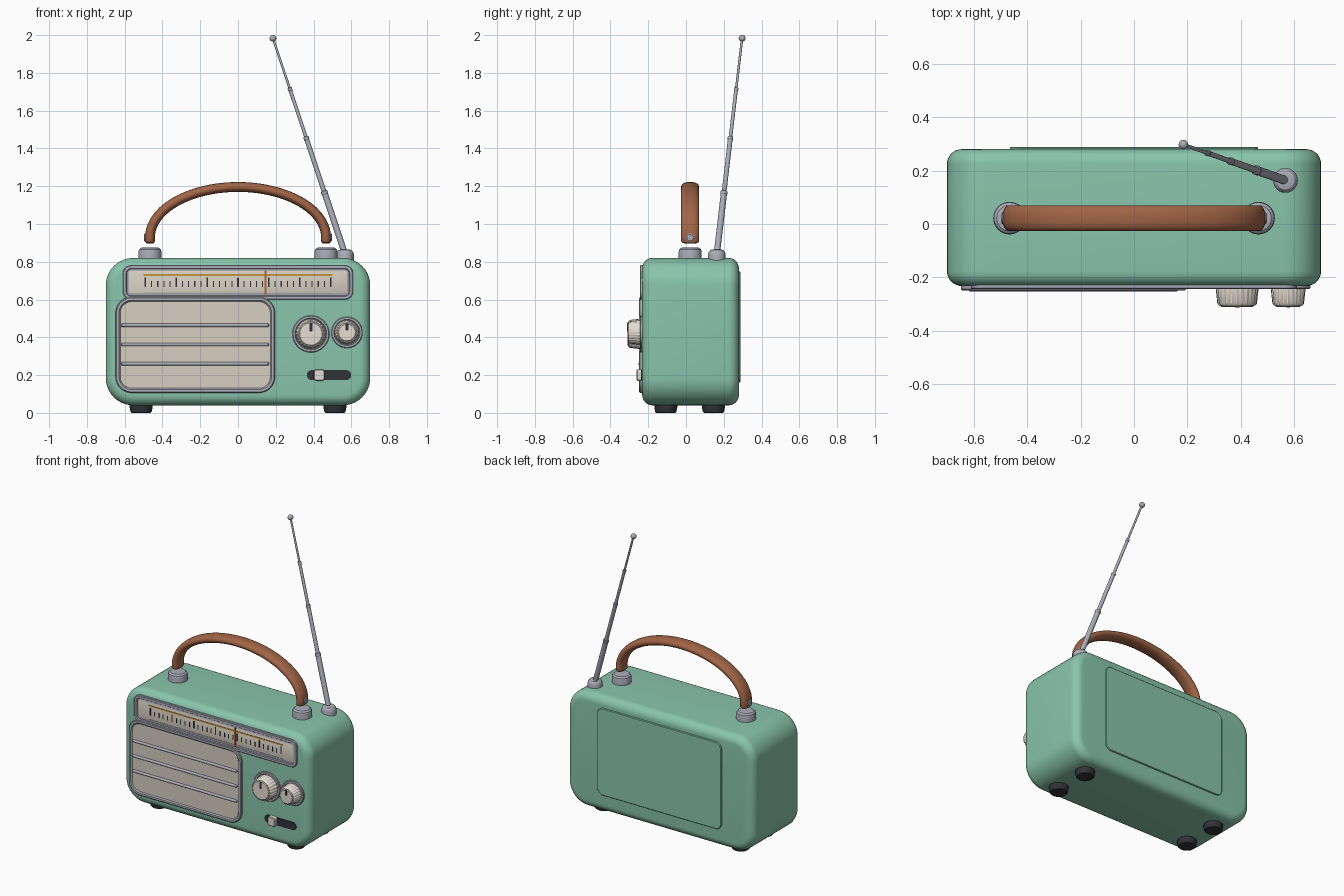
import bpy, bmesh
from math import sin, cos, pi, radians
from mathutils import Vector

if "Cube" in bpy.data.objects:
    bpy.data.objects.remove(bpy.data.objects["Cube"])


def colour(name, r, g, b):
    m = bpy.data.materials.new(name)
    m.diffuse_color = (r, g, b, 1)
    m.use_nodes = True
    m.node_tree.nodes["Principled BSDF"].inputs["Base Color"].default_value = m.diffuse_color
    return m


GREEN = colour("mint green", 0.25, 0.56, 0.41)
CREAM = colour("warm cream", 0.68, 0.62, 0.53)
IVORY = colour("knob ivory", 0.78, 0.73, 0.65)
METAL = colour("grey metal", 0.41, 0.42, 0.48)
DARK = colour("dark rubber", 0.03, 0.032, 0.04)
LEATHER = colour("brown leather", 0.36, 0.13, 0.06)
GOLD = colour("gold line", 0.55, 0.31, 0.05)
NEEDLE = colour("needle orange", 0.42, 0.13, 0.03)

YC = 0.024       # middle of the body's depth
FRONT = -0.232   # front face of the body


def loft(name, rings, mats, bands=None):
    """Skin a stack of equal rings and cap both ends; bands gives a material slot per band."""
    bm = bmesh.new()
    vs = [[bm.verts.new(p) for p in ring] for ring in rings]
    n = len(vs[0])
    bm.faces.new(vs[0])
    for k, (a, b) in enumerate(zip(vs, vs[1:])):
        for i in range(n):
            f = bm.faces.new((a[i], a[(i + 1) % n], b[(i + 1) % n], b[i]))
            f.material_index = bands[k] if bands else 0
    cap = bm.faces.new(vs[-1])
    cap.material_index = bands[-1] if bands else 0
    bmesh.ops.recalc_face_normals(bm, faces=bm.faces)
    me = bpy.data.meshes.new(name)
    bm.to_mesh(me)
    bm.free()
    for m in mats:
        me.materials.append(m)
    ob = bpy.data.objects.new(name, me)
    bpy.context.collection.objects.link(ob)
    return ob


def rounded(cx, cz, w, h, r, y, seg=10):
    """Rounded rectangle facing the front at depth y."""
    pts = []
    for k, (sx, sz) in enumerate(((1, 1), (-1, 1), (-1, -1), (1, -1))):
        for i in range(seg + 1):
            a = pi / 2 * (k + i / seg)
            pts.append((cx + sx * (w / 2 - r) + r * cos(a), y, cz + sz * (h / 2 - r) + r * sin(a)))
    return pts


def panel(name, cx, cz, w, h, r, steps, mats, bands=None):
    """Rounded panel built from (inset, y) steps."""
    rings = [rounded(cx, cz, w - 2 * d, h - 2 * d, max(r - d, 0.002), y) for d, y in steps]
    return loft(name, rings, mats, bands)


def turned(name, base, axis, profile, mat, n=40, flute=0.0):
    """Turned part from (radius, distance along axis) pairs; flute cuts grip ribs."""
    q = Vector((0, 0, 1)).rotation_difference(Vector(axis))
    rings = []
    for r, t in profile:
        rings.append([Vector(base) + q @ Vector((
            r * (1 - flute * (i % 4 > 1)) * cos(2 * pi * i / n),
            r * (1 - flute * (i % 4 > 1)) * sin(2 * pi * i / n), t)) for i in range(n)])
    return loft(name, rings, [mat])


def block(name, x, z, w, h, y0, y1, mat):
    return panel(name, x, z, w, h, 0.002, [(0, y0), (0, y1)], [mat])


# body: rounded box with softened front and back edges
R = 0.055
ang = [pi / 2 * i / 8 for i in range(9)]
steps = [(R * (1 - sin(a)), FRONT + R * (1 - cos(a))) for a in ang]
steps += [(R * (1 - sin(a)), 0.28 - R * (1 - cos(a))) for a in reversed(ang)]
panel("body", 0, 0.43, 1.4, 0.78, 0.145, steps, [GREEN])

# back cover plate
panel("back_cover", 0, 0.455, 0.93, 0.59, 0.045,
      [(0, 0.27), (0, 0.284), (0.004, 0.288)], [GREEN])

# dial: metal rim, cream face
panel("dial_panel", 0, 0.691, 1.22, 0.184, 0.045,
      [(0, -0.22), (0, -0.24), (0.004, -0.244), (0.018, -0.244), (0.022, -0.238),
       (0.03, -0.238), (0.032, -0.239)], [METAL, CREAM], [0, 0, 0, 0, 0, 0, 1])
block("dial_gold_line", 0, 0.73, 1.0, 0.009, -0.236, -0.2415, GOLD)
block("dial_lower_line", 0, 0.635, 1.0, 0.006, -0.236, -0.241, METAL)
for i in range(31):
    h = 0.05 if i % 5 == 0 else 0.032
    block("dial_tick", -0.49 + i * 0.98 / 30, 0.667 + h / 2, 0.008 if i % 5 == 0 else 0.006, h,
          -0.236, -0.241, DARK)
block("dial_needle", 0.145, 0.69, 0.011, 0.128, -0.236, -0.2435, NEEDLE)

# speaker grille: metal rim, cream face, three bars
panel("speaker_grille", -0.226, 0.36, 0.844, 0.508, 0.085,
      [(0, -0.22), (0, -0.243), (0.005, -0.248), (0.018, -0.248), (0.023, -0.243),
       (0.025, -0.241)], [METAL, CREAM], [0, 0, 0, 0, 0, 1])
for z in (0.26, 0.362, 0.464):
    turned("grille_bar", (-0.62, -0.243, z), (1, 0, 0),
           [(0.004, 0), (0.009, 0.005), (0.009, 0.78), (0.004, 0.785)], METAL, 16)

# knobs: metal ring, ribbed grip, smooth cap, pointer mark
for name, x, z, r in (("tuning", 0.386, 0.418, 0.098), ("volume", 0.577, 0.426, 0.083)):
    k = r - 0.018
    turned(name + "_ring", (x, FRONT + 0.01, z), (0, -1, 0),
           [(r, 0), (r, 0.018), (r - 0.004, 0.022), (r - 0.014, 0.022), (r - 0.017, 0.017)],
           METAL, 48)
    turned(name + "_knob", (x, FRONT, z), (0, -1, 0),
           [(k, 0), (k, 0.012), (k - 0.006, 0.066), (k - 0.012, 0.073)], IVORY, 96, 0.035)
    turned(name + "_knob_cap", (x, FRONT - 0.06, z), (0, -1, 0),
           [(k - 0.016, 0), (k - 0.016, 0.014), (k - 0.021, 0.018)], IVORY, 48)
    block(name + "_mark", x, z + 0.45 * k, 0.016 * r / 0.098, 0.55 * k, -0.305, -0.3125, DARK)

# slide switch
panel("switch_slot", 0.482, 0.2, 0.235, 0.052, 0.0255, [(0, -0.22), (0, -0.237)], [DARK])
panel("switch_button", 0.43, 0.2, 0.056, 0.06, 0.012,
      [(0, -0.23), (0, -0.257), (0.004, -0.261)], [IVORY])

# feet
for x in (-0.513, 0.513):
    for y in (-0.107, 0.145):
        turned("foot", (x, y, 0), (0, 0, 1),
               [(0.05, 0), (0.056, 0.006), (0.061, 0.03), (0.061, 0.06)], DARK, 32)

# handle mounts and pivot pins
for s in (-1, 1):
    turned("handle_mount", (s * 0.466, YC - 0.002, 0.81), (0, 0, 1),
           [(0.061, 0), (0.061, 0.042), (0.058, 0.055), (0.048, 0.064), (0.03, 0.066)], METAL)
    turned("handle_pin", (s * 0.466, YC - 0.002, 0.928), (s, 0, 0),
           [(0.022, 0), (0.022, 0.027), (0.017, 0.031)], METAL, 24)

# handle: oval strap swept along an arch
path = [(Vector((-0.466, YC - 0.002, z)), Vector((-1, 0, 0)), s)
        for z, s in ((0.898, 0.7), (0.903, 0.92), (0.91, 1))]
for i in range(41):
    a = pi - pi * i / 40
    p = Vector((0.466 * cos(a), YC - 0.002, 0.93 + 0.266 * sin(a)))
    path.append((p, Vector((cos(a) / 0.466, 0, sin(a) / 0.266)).normalized(), 1))
path += [(Vector((-p.x, p.y, p.z)), Vector((1, 0, 0)), s) for p, _, s in reversed(path[:3])]
rings = []
for p, nrm, s in path:
    ring = []
    for i in range(24):
        c, d = cos(2 * pi * i / 24), sin(2 * pi * i / 24)
        wide = 0.048 * (abs(d) ** 0.75) * (1 if d > 0 else -1)
        ring.append(p + nrm * (0.026 * c * s) + Vector((0, wide * s, 0)))
    rings.append(ring)
loft("handle", rings, [LEATHER])

# antenna: base, four telescoping sections with collars, ball tip
foot = Vector((0.567, 0.163, 0.84))
tip = Vector((0.185, 0.297, 1.983))
length = (tip - foot).length
axis = (tip - foot).normalized()
turned("antenna_base", (0.567, 0.163, 0.80), (0, 0, 1),
       [(0.046, 0), (0.046, 0.042), (0.042, 0.053), (0.034, 0.062), (0.02, 0.066)], METAL)
cuts = [0, 0.293, 0.545, 0.772, 1]
for i, r in enumerate((0.0165, 0.0125, 0.0095, 0.0065)):
    a, b = cuts[i] * length, cuts[i + 1] * length
    prof = [(r, a), (r, b - 0.02)]
    if i < 3:
        prof += [(r + 0.002, b - 0.017), (r + 0.002, b - 0.003), (r - 0.001, b)]
    else:
        prof += [(r, b)]
    turned("antenna_section", foot, axis, prof, METAL, 20)
turned("antenna_tip", tip, axis,
       [(max(0.018 * sin(pi * i / 12), 0.001), -0.018 * cos(pi * i / 12)) for i in range(13)],
       METAL, 20)

# smooth shading with crisp edges
for ob in bpy.context.scene.objects:
    ob.select_set(True)
    bpy.context.view_layer.objects.active = ob
bpy.ops.object.shade_smooth_by_angle(angle=radians(32))
